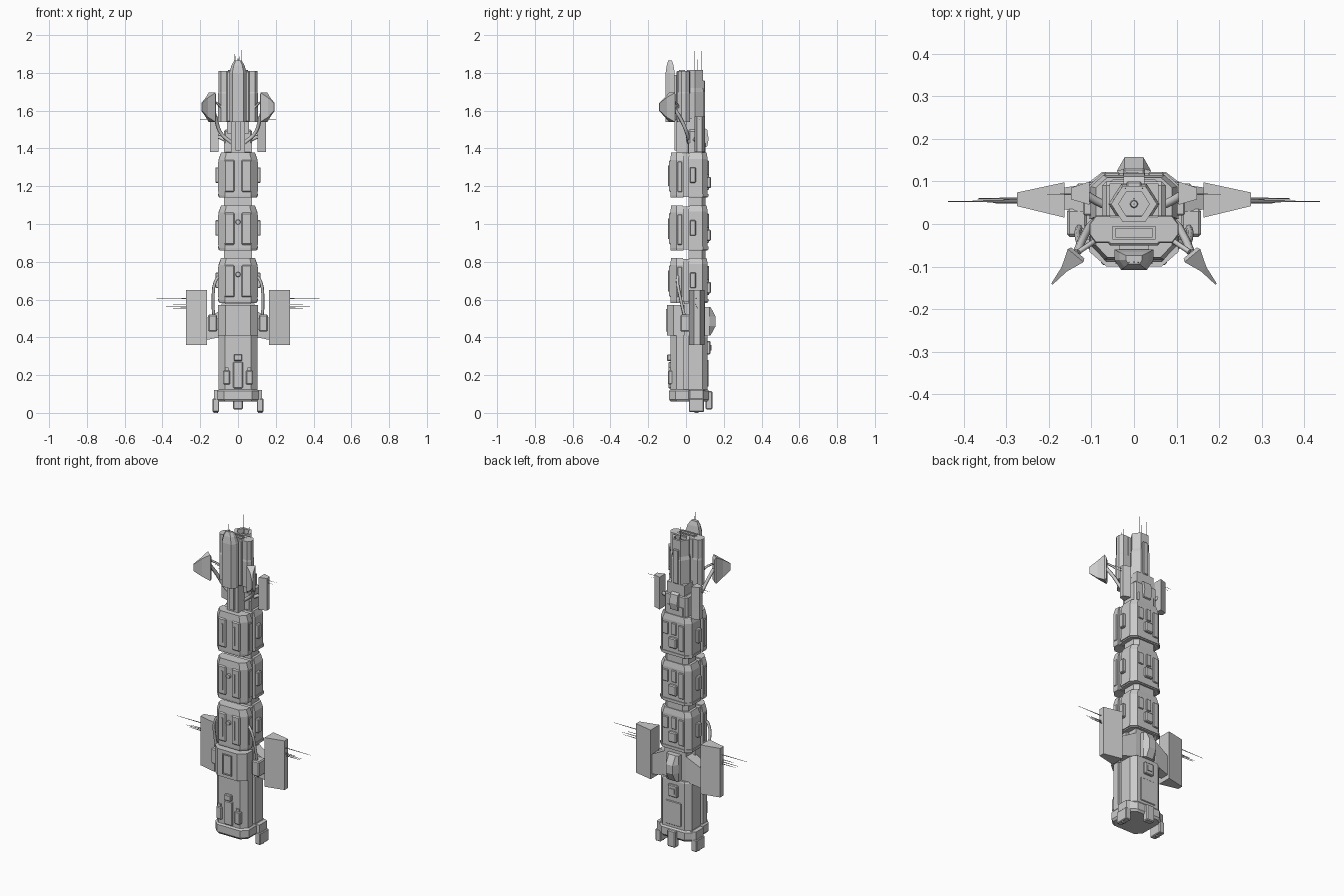
import bpy, bmesh, math
from mathutils import Vector

# Materials
def material(name, v):
    m = bpy.data.materials.new(name)
    m.diffuse_color = (v, v, v, 1)
    return m
GREY = material("hull_grey", 0.6)

def finish(name, bm):
    bmesh.ops.recalc_face_normals(bm, faces=bm.faces)
    me = bpy.data.meshes.new(name)
    bm.to_mesh(me)
    bm.free()
    me.materials.append(GREY)
    ob = bpy.data.objects.new(name, me)
    bpy.context.collection.objects.link(ob)
    return ob

def loft(name, rings):
    """Closed solid through rings of 3D points."""
    bm = bmesh.new()
    vs = [[bm.verts.new(p) for p in r] for r in rings]
    n = len(vs[0])
    for a, b in zip(vs, vs[1:]):
        for i in range(n):
            bm.faces.new((a[i], a[(i + 1) % n], b[(i + 1) % n], b[i]))
    bm.faces.new(vs[0])
    bm.faces.new(vs[-1])
    return finish(name, bm)

def prism(name, pts, levels):
    """Outline in x,y lofted over (z, scale) levels about its own centre."""
    cx = (min(p[0] for p in pts) + max(p[0] for p in pts)) / 2
    cy = (min(p[1] for p in pts) + max(p[1] for p in pts)) / 2
    return loft(name, [[(cx + (x - cx) * k, cy + (y - cy) * k, z) for x, y in pts] for z, k in levels])

def box(name, x0, x1, y0, y1, z0, z1, bevel=0.0):
    if x0 > x1:
        x0, x1 = x1, x0
    ob = prism(name, [(x0, y0), (x1, y0), (x1, y1), (x0, y1)], [(z0, 1), (z1, 1)])
    if bevel:
        m = ob.modifiers.new("bevel", 'BEVEL')
        m.width, m.segments = bevel, 1
    return ob

def rod(name, a, b, r0=0.0018, r1=0.0004, sides=6):
    a, b = Vector(a), Vector(b)
    q = (b - a).to_track_quat('Z', 'Y')
    ring = lambda c, r: [c + q @ Vector((r * math.cos(t), r * math.sin(t), 0))
                         for t in (2 * math.pi * i / sides for i in range(sides))]
    return loft(name, [ring(a, r0), ring(b, r1)])

def tube(name, pts, r):
    cu = bpy.data.curves.new(name, 'CURVE')
    cu.dimensions = '3D'
    cu.bevel_depth, cu.bevel_resolution, cu.resolution_u = r, 1, 6
    cu.use_fill_caps = True
    sp = cu.splines.new('BEZIER')
    sp.bezier_points.add(len(pts) - 1)
    for bp, p in zip(sp.bezier_points, pts):
        bp.co = p
        bp.handle_left_type = bp.handle_right_type = 'AUTO'
    cu.materials.append(GREY)
    ob = bpy.data.objects.new(name, cu)
    bpy.context.collection.objects.link(ob)

def hexagon(cx, cy, rx, ry):
    return [(cx + rx * math.cos(math.pi * i / 3), cy + ry * math.sin(math.pi * i / 3) / 0.866) for i in range(6)]

def mirrored(half):
    """Half outline (x > 0, front to back) completed across x = 0."""
    return half + [(-x, y) for x, y in reversed(half)]

FRONT = mirrored([(0.07, -0.083), (0.102, -0.05), (0.102, -0.012)])
CORE = mirrored([(0.088, -0.03), (0.088, 0.04)])
BACK = mirrored([(0.102, 0.012), (0.102, 0.088), (0.072, 0.115)])

# Lower hull: front shell, groove core, back shell
prism("lower_hull_front", FRONT, [(0.1, 1), (0.41, 1)])
prism("lower_hull_core", CORE, [(0.08, 1), (0.58, 1)])
prism("lower_hull_back", BACK, [(0.1, 1), (0.4, 1), (0.41, 0.95)])
prism("base_collar", mirrored([(0.075, -0.09), (0.11, -0.055), (0.11, 0.095), (0.075, 0.122)]),
      [(0.06, 0.92), (0.072, 1), (0.115, 1), (0.125, 0.93)])
box("front_locker", -0.026, 0.026, -0.093, -0.07, 0.13, 0.27, 0.004)
box("front_locker_cap", -0.022, 0.022, -0.1, -0.07, 0.275, 0.31, 0.004)
box("back_hatch", -0.03, 0.03, 0.11, 0.129, 0.31, 0.38, 0.004)
box("back_hatch_plate", -0.015, 0.015, 0.125, 0.134, 0.33, 0.36)
box("back_lower_plate", -0.05, 0.05, 0.11, 0.12, 0.14, 0.28, 0.003)
box("back_foot", -0.026, 0.026, 0.104, 0.14, 0.018, 0.115, 0.005)

# Collar block under the first module
prism("upper_block_front", mirrored([(0.065, -0.1), (0.105, -0.065), (0.105, -0.008)]), [(0.41, 1), (0.57, 1)])
box("upper_block_core", -0.07, 0.07, -0.01, 0.1, 0.4, 0.59)
for x in (-0.03, 0.025):
    box("block_frame_side", x, x + 0.005, -0.106, -0.095, 0.43, 0.55)
for z in (0.43, 0.545):
    box("block_frame_bar", -0.03, 0.03, -0.106, -0.095, z, z + 0.005)
bulge = [(0.09, 0.41), (0.13, 0.41), (0.157, 0.46), (0.157, 0.51), (0.13, 0.56), (0.09, 0.56)]
loft("back_bulge", [[(x, min(y, m), z) for y, z in bulge]
                    for x, m in ((-0.04, 0.125), (-0.022, 0.2), (0.022, 0.2), (0.04, 0.125))])

def wing(s, name, x0, x1, z0, z1, ya, yb, yc, yd):
    """Tapering slab: y ya..yb at x0, yc..yd at x1."""
    prism(name, [(s * x0, ya), (s * x1, yc), (s * x1, yd), (s * x0, yb)], [(z0, 1), (z1, 1)])

for s in (-1, 1):
    box("side_foot", s * 0.1, s * 0.135, 0.015, 0.095, 0.005 if s else 0, 0.075, 0.004)
    wing(s, "side_foot_root", 0.095, 0.128, 0.07, 0.122, 0.01, 0.1, 0.02, 0.09)
    rod("foot_pin", (s * 0.118, 0.055, 0.01), (s * 0.118, 0.055, 0), 0.012, 0.012)
    box("front_pod", s * 0.042, s * 0.078, -0.096, -0.06, 0.15, 0.225, 0.005)
    box("front_pod_cap", s * 0.05, s * 0.07, -0.092, -0.06, 0.22, 0.24)
    # Radiator wings with struts, aerials and cable pods
    wing(s, "wing", 0.163, 0.275, 0.36, 0.65, 0.015, 0.098, 0.042, 0.074)
    loft("wing_strut", [[(s * x, y0, z0), (s * x, y1, z0), (s * x, y1, z1), (s * x, y0, z1)]
                        for x, y0, y1, z0, z1 in ((0.06, 0.02, 0.1, 0.41, 0.56), (0.17, 0.035, 0.085, 0.385, 0.5))])
    for y, z, x in ((0.053, 0.605, 0.437), (0.05, 0.575, 0.345), (0.056, 0.565, 0.38), (0.06, 0.555, 0.365)):
        rod("wing_aerial", (s * 0.27, y, z), (s * x, y, z), 0.0025, 0.0008)
    box("cable_pod", s * 0.11, s * 0.158, -0.03, 0.035, 0.43, 0.52, 0.006)
    box("cable_pod_arm", s * 0.08, s * 0.12, -0.02, 0.03, 0.44, 0.5)
    tube("module_cable", [(s * 0.128, -0.005, 0.5), (s * 0.132, -0.028, 0.6),
                          (s * 0.118, -0.045, 0.7), (s * 0.09, -0.04, 0.735)], 0.008)

# Three stacked modules
for i, z in enumerate((0.583, 0.86, 1.14)):
    prism("module_front", FRONT, [(z, 0.97), (z + 0.012, 1), (z + 0.2, 1), (z + 0.238, 0.88)])
    prism("module_core", CORE, [(z + 0.004, 1), (z + 0.232, 1)])
    prism("module_back", BACK, [(z, 0.97), (z + 0.012, 1), (z + 0.205, 1), (z + 0.238, 0.88)])
    prism("module_lip", mirrored([(0.074, 0.012), (0.106, 0.012), (0.106, 0.09), (0.075, 0.119)]),
          [(z + 0.006, 1), (z + 0.02, 1)])
    prism("module_neck", mirrored([(0.075, 0.012), (0.075, 0.085), (0.05, 0.104)]), [(z + 0.22, 1), (z + 0.29, 1)])
    for s in (-1, 1):
        box("module_front_panel", s * 0.018, s * 0.072, -0.089, -0.06, z + 0.03, z + 0.2, 0.006)
        box("module_panel_rib", s * 0.036, s * 0.044, -0.094, -0.08, z + 0.06, z + 0.17)
        box("module_side_box", s * 0.095, s * 0.12, 0.02, 0.052, z + 0.078, z + 0.16, 0.004)
        box("module_front_cheek", s * 0.09, s * 0.106, -0.045, -0.02, z + 0.03, z + 0.19, 0.003)
        box("module_back_plate", s * 0.034, s * 0.07, 0.105, 0.122, z + (0.12 if s > 0 else 0.04), z + 0.19, 0.003)
    box("module_back_box", -0.026, 0.026, 0.105, 0.132, z + 0.05, z + 0.11, 0.005)
    box("module_back_cap", -0.02, 0.012, 0.105, 0.122, z + 0.125, z + 0.195, 0.003)
    if i < 2:
        rod("module_port", (0, -0.07, z + 0.15), (0, -0.096, z + 0.15), 0.016, 0.012, 8)

# Neck below the tower
box("tower_neck_back", -0.075, 0.075, 0.01, 0.1, 1.37, 1.5, 0.01)
box("tower_neck_upper", -0.058, 0.058, 0.0, 0.095, 1.48, 1.56)
box("tower_neck_front", -0.036, 0.036, -0.05, 0.02, 1.375, 1.56)
box("tower_neck_pipe", -0.014, 0.014, -0.06, -0.04, 1.39, 1.55)
loft("neck_back_pod", [[(x, y, z) for y, z in ((0.09, 1.4), (0.112, 1.41), (0.12, 1.45), (0.112, 1.5), (0.09, 1.51))]
                       for x in (-0.025, 0.025)])

# Tower: front block, side columns, open hexagonal tube
box("tower_block", -0.06, 0.06, -0.05, 0.02, 1.54, 1.81, 0.004)
for x0, x1, y0, y1 in ((-0.05, 0.05, -0.037, -0.031), (-0.05, 0.05, -0.011, -0.005),
                       (-0.05, -0.044, -0.037, -0.005), (0.044, 0.05, -0.037, -0.005)):
    box("tower_slot_rim", x0, x1, y0, y1, 1.805, 1.816)
tube_outer, tube_inner = hexagon(0, 0.047, 0.054, 0.042), hexagon(0, 0.047, 0.036, 0.029)
prism("tower_tube_shell", hexagon(0, 0.047, 0.06, 0.047), [(1.54, 1), (1.7, 1), (1.72, 0.9)])
loft("tower_tube", [[(x, y, z) for x, y in o] for o, z in
                    ((tube_outer, 1.54), (tube_outer, 1.815), (tube_inner, 1.815), (tube_inner, 1.76))])
rod("tube_core", (0, 0.047, 1.75), (0, 0.047, 1.8), 0.01, 0.008, 8)
rod("tube_needle", (0, 0.047, 1.79), (0, 0.047, 2.0), 0.0015, 0.0003)
box("tower_back_rail", -0.018, 0.018, 0.08, 0.1, 1.56, 1.76, 0.004)
for x, y, z in ((-0.02, 0.083, 1.9), (0.02, 0.083, 1.92), (0.0, 0.06, 1.88)):
    rod("tube_aerial", (x, y, 1.75), (x, y, z))

# Front spire with tapered nose
prism("front_spire", mirrored([(0.03, -0.108), (0.046, -0.085), (0.046, -0.06)]),
      [(1.54, 1), (1.8, 1), (1.84, 0.75), (1.865, 0.42)])
box("spire_mount", -0.035, 0.035, -0.065, -0.045, 1.55, 1.79)
for x, z in ((0, 1.925), (-0.012, 1.89), (0.01, 1.9)):
    rod("spire_aerial", (x, -0.09, 1.85), (x, -0.09, z))

for s in (-1, 1):
    prism("tower_column", [(s * 0.055, -0.045), (s * 0.09, -0.045), (s * 0.105, -0.025), (s * 0.105, 0.0),
                           (s * 0.09, 0.02), (s * 0.055, 0.02)], [(1.54, 1), (1.69, 1), (1.7, 0.93), (1.81, 0.93)])
    # Small wings with arms and aerials
    wing(s, "small_wing", 0.104, 0.148, 1.38, 1.57, 0.045, 0.1, 0.058, 0.085)
    tube("small_wing_arm", [(s * 0.03, 0.03, 1.43), (s * 0.08, 0.05, 1.45), (s * 0.115, 0.07, 1.47)], 0.01)
    for z, x in ((1.555, 0.205), (1.54, 0.18)):
        rod("small_wing_aerial", (s * 0.14, 0.07, z), (s * x, 0.07, z))
    # Diagonal sensor pods on curved arms
    d, n = Vector((s * 0.64, -0.77, 0)), Vector((s * 0.77, 0.64, 0))
    base = Vector((s * 0.132, -0.068, 1.62))
    rings = []
    for r, w, lo, hi in ((0, 0.02, -0.07, 0.06), (0.008, 0.024, -0.08, 0.075),
                         (0.05, 0.008, -0.055, 0.05), (0.095, 0.002, -0.02, 0.02)):
        rings.append([base + d * r + n * a + Vector((0, 0, b)) for a, b in ((-w, lo), (w, lo), (w, hi), (-w, hi))])
    loft("sensor_pod", rings)
    tube("sensor_arm", [(s * 0.035, 0.015, 1.43), (s * 0.09, 0.005, 1.48), (s * 0.118, -0.03, 1.56),
                        (s * 0.134, -0.068, 1.62)], 0.01)
    tube("sensor_brace", [(s * 0.08, -0.03, 1.6), (s * 0.1, -0.045, 1.63), (s * 0.13, -0.065, 1.65)], 0.006)
